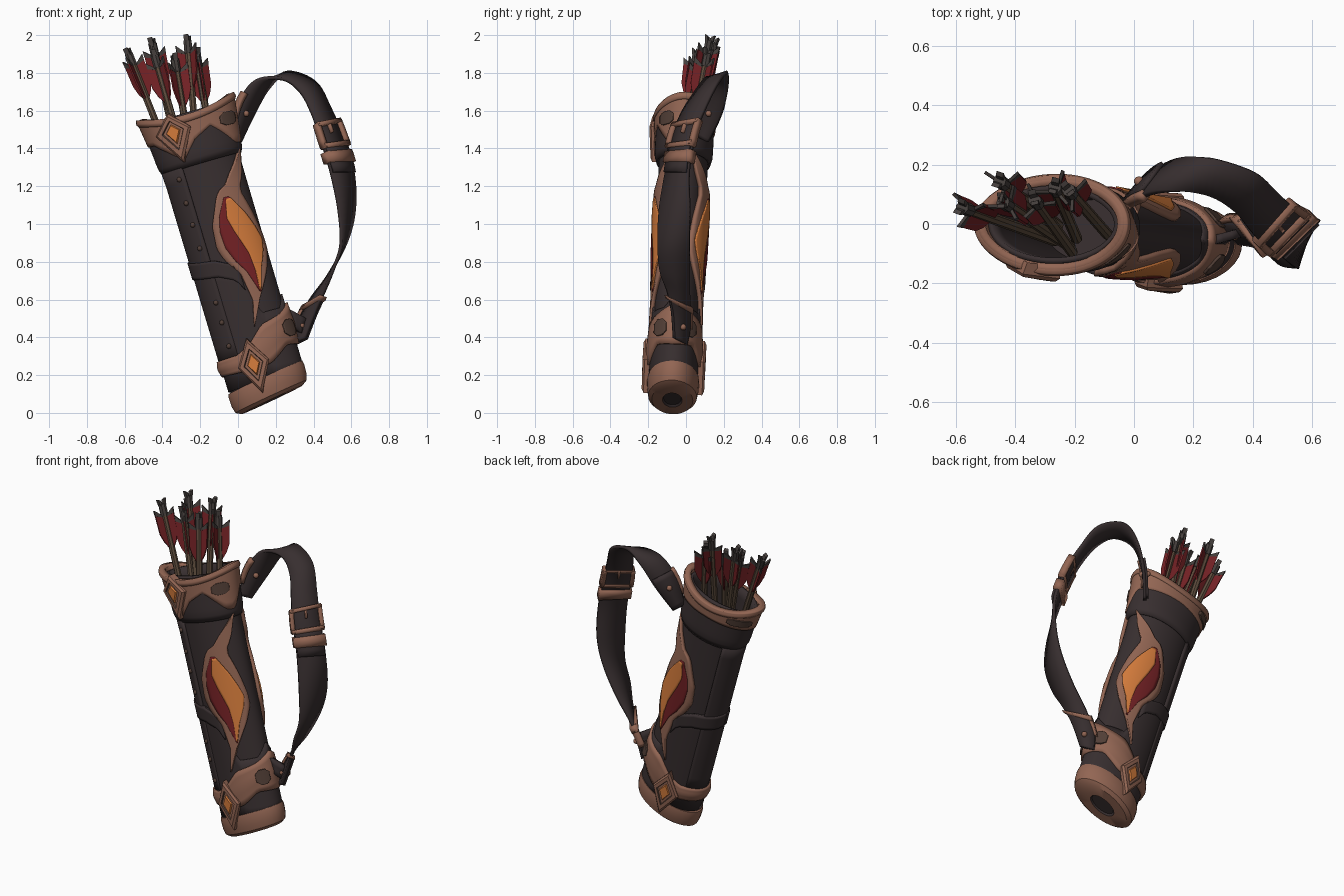
import bpy, bmesh, math
from mathutils import Vector, Matrix

if "Cube" in bpy.data.objects:
    bpy.data.objects.remove(bpy.data.objects["Cube"])

def material(name, rgb):
    m = bpy.data.materials.new(name)
    m.diffuse_color = (*rgb, 1)
    m.use_nodes = True
    m.node_tree.nodes["Principled BSDF"].inputs["Base Color"].default_value = m.diffuse_color
    return m

LEATHER = material("dark leather", (.039, .028, .029))
COPPER = material("copper trim", (.29, .132, .087))
WORN = material("worn trim", (.085, .05, .038))
RED = material("deep red", (.17, .015, .018))
ORANGE = material("orange", (.66, .2, .045))
WOOD = material("shaft wood", (.11, .072, .046))
GREY = material("dark grey", (.06, .05, .046))

# Leaning frame of the quiver: U right, V back, W up the tube
B = Vector((.165, -.07, .12))
W = (Vector((-.28, 0, 1.62)) - B).normalized()
V = W.cross(Vector((.957, 0, .291))).normalized()
U = V.cross(W)

def keys(*pts):
    """Piecewise linear function through (x, value) pairs."""
    def f(x):
        if x <= pts[0][0]:
            return pts[0][1]
        for (x0, y0), (x1, y1) in zip(pts, pts[1:]):
            if x <= x1:
                return y0 + (y1 - y0) * (x - x0) / (x1 - x0)
        return pts[-1][1]
    return f

def folded(*pts):
    """Function of the angle that is the same on front and back."""
    f = keys(*pts)
    return lambda th: f(math.degrees(math.asin(math.sin(math.radians(th)))))

rad_u = keys((-.06, .19), (0, .2), (1.2, .203), (1.35, .213), (1.56, .235))
rad_v = keys((-.06, .115), (0, .12), (.2, .12), (1.2, .13), (1.56, .132))

def surf(th, w, off=0.0, k=1.0):
    a = math.radians(th)
    return (B + U * (math.sin(a) * (rad_u(w) + off) * k)
            - V * (math.cos(a) * (rad_v(w) + off) * k) + W * w)

def finish(name, bm, mats):
    me = bpy.data.meshes.new(name)
    bm.to_mesh(me)
    bm.free()
    for m in mats:
        me.materials.append(m)
    ob = bpy.data.objects.new(name, me)
    bpy.context.collection.objects.link(ob)
    return ob

def sheet(name, fn, n, m, mat, thick=0, offset=-1.0):
    """Grid surface fn(s, t), made solid."""
    bm = bmesh.new()
    g = [[bm.verts.new(fn(i / n, j / m)) for i in range(n + 1)] for j in range(m + 1)]
    for j in range(m):
        for i in range(n):
            bm.faces.new((g[j][i], g[j][i + 1], g[j + 1][i + 1], g[j + 1][i]))
    bmesh.ops.remove_doubles(bm, verts=bm.verts, dist=1e-5)
    ob = finish(name, bm, [mat])
    if thick:
        s = ob.modifiers.new("thickness", 'SOLIDIFY')
        s.thickness, s.offset = thick, offset
    return ob

def band(name, lo, hi, off, mat, th0=-180, th1=180, thick=.02, m=6):
    """Band around the tube between two edge curves; off is a function of t."""
    def fn(s, t):
        th = th0 + (th1 - th0) * s
        return surf(th, lo(th) + (hi(th) - lo(th)) * t, off(t))
    return sheet(name, fn, max(4, int((th1 - th0) / 6)), m, mat, thick)

def const(v):
    return lambda *_: v

def leaf(name, rows, off, mat, thick, back=False):
    """Strip draped on the tube from (w, left angle, right angle) rows."""
    left, right = keys(*[(r[0], r[1]) for r in rows]), keys(*[(r[0], r[2]) for r in rows])
    def fn(s, t):
        w = rows[0][0] + (rows[-1][0] - rows[0][0]) * t
        th = left(w) + (right(w) - left(w)) * s
        return surf(180 - th if back else th, w, off)
    ob = sheet(name, fn, 10, 40, mat)
    if back:
        ob.data.flip_normals()
    s = ob.modifiers.new("thickness", 'SOLIDIFY')
    s.thickness, s.offset = thick, -1

def loops(name, rings, mats, ids, cap):
    """Loft closed rings; ids give the material of each strip, cap the last face."""
    bm = bmesh.new()
    vs = [[bm.verts.new(p) for p in r] for r in rings]
    n = len(vs[0])
    for r0, r1, k in zip(vs, vs[1:], ids):
        for i in range(n):
            bm.faces.new((r0[i], r0[(i + 1) % n], r1[(i + 1) % n], r1[i])).material_index = k
    bm.faces.new(vs[-1]).material_index = cap
    bmesh.ops.recalc_face_normals(bm, faces=bm.faces)
    return finish(name, bm, mats)

def rivet(name, p, r, mat):
    bm = bmesh.new()
    bmesh.ops.create_uvsphere(bm, u_segments=10, v_segments=6, radius=r, matrix=Matrix.Translation(p))
    finish(name, bm, [mat])

# Tube body with inner floor
band("quiver_body", const(.0), const(1.53), const(0), LEATHER, m=24)
loops("inner_floor", [[surf(t, 1.0, -.005) for t in range(0, 360, 12)]], [LEATHER], [], 0)
# Bottom cap with dark centre
rings = []
for w, off, k in ((.07, -.01, 1), (.07, .014, 1), (.05, .018, 1), (0, .016, 1), (-.035, .012, 1), (-.053, .005, .9),
                  (-.055, 0, .45), (-.045, 0, .4)):
    rings.append([surf(t, w, off, k) + W * .03 * k * math.sin(math.radians(t)) for t in range(0, 360, 12)])
loops("bottom_cap", rings, [COPPER, LEATHER], [0] * 6 + [1], 1)

# Collar, flared rim and lip
band("collar", const(1.25), const(1.46), keys((0, .012), (.2, .024), (1, .022)), LEATHER)
rim_lo = keys((-180, 1.43), (-60, 1.41), (-42, 1.36), (-20, 1.29), (0, 1.38), (24, 1.43), (58, 1.31),
              (75, 1.30), (100, 1.42), (180, 1.43))
def rim_hi(th):
    return 1.54 - .025 * math.cos(math.radians(2 * th))
band("rim", rim_lo, rim_hi, keys((0, .03), (1, .034)), COPPER, thick=.035)
band("rim_lip", lambda t: rim_hi(t) - .035, lambda t: rim_hi(t) + .005,
     keys((0, .034), (.4, .042), (1, .034)), COPPER, thick=.04)
for i, (a, b, w, h) in enumerate(((38, 68, 1.44, .035), (212, 255, 1.47, .022),
                                  (45, 72, .285, .045), (108, 135, .285, .045))):
    leaf(f"trim_wear_{i}", [(w - h, a + 8, b - 8), (w - h / 2, a, b), (w + h / 2, a, b), (w + h, a + 8, b - 8)],
         .039, WORN, .009)

# Lower leather sleeve, its edge strap and the side seam strip
sleeve = folded((-90, .77), (-23, .735), (0, .69), (10, .61), (20, .40), (60, .40), (90, .47))
band("lower_sleeve", const(.05), sleeve, const(.010), LEATHER, thick=.015)
for k, (a, b) in enumerate(((-90, 8), (172, 270))):
    band(f"sleeve_strap_{k}", lambda t: sleeve(t) - .09, sleeve, const(.022), LEATHER, a, b)
band("seam_strip", const(.2), const(1.27), const(.014), LEATHER, -140, -30, .02, 12)
for i, w in enumerate((.28, .41, .52, .82, .95, 1.07, 1.2)):
    rivet(f"seam_rivet_{i}", surf(-40, w, .014), .014, WORN)

# Copper belt that climbs to the strap side
belt_lo = folded((-90, .14), (0, .12), (15, .13), (45, .2), (90, .19))
belt_hi = folded((-90, .22), (-30, .22), (-10, .25), (15, .34), (50, .37), (90, .42))
band("lower_belt", belt_lo, belt_hi, keys((0, .022), (.5, .032), (1, .024)), COPPER, thick=.025)

# Flame ornaments on front and back
OUTER = [(.34, 5, 6), (.48, 14, 25), (.63, 8, 53), (.72, -8, 66), (.79, -14, 66), (.91, -11, 58),
         (1.04, 4, 45), (1.08, 10, 46), (1.10, 22, 50), (1.16, 36, 60), (1.27, 70, 72)]
MIDDLE = [(.51, 27, 29), (.63, 17, 36), (.70, 6, 46), (.78, -2, 50), (.87, -3, 46), (.95, 2, 36), (1.04, 15, 22)]
INNER = [(.52, 27, 29), (.63, 29, 39), (.72, 27, 52), (.78, 22, 57), (.85, 16, 50), (.93, 11, 40), (1.03, 17, 24)]
for side in ("front", "back"):
    bk = side == "back"
    leaf(side + "_flame_frame", OUTER, .022, COPPER, .022, bk)
    leaf(side + "_flame_red", MIDDLE, .026, RED, .008, bk)
    leaf(side + "_flame_orange", INNER, .030, ORANGE, .008, bk)

# Diamond plaques with an orange stone
def plaque(name, u0, w0, hw, ht, hb, off, back=False):
    def ring(k, o):
        pts = []
        for du, dw in ((0, ht), (hw, 0), (0, -hb), (-hw, 0)):
            th = math.degrees(math.asin((u0 + du * k) / .21))
            pts.append(surf(180 - th if back else th, w0 + dw * k, off + o))
        return pts
    loops(name, [ring(1, -.03), ring(1, .012), ring(.85, .022), ring(.6, .022), ring(.56, .014), ring(.4, .014),
                 ring(.34, .022)], [COPPER, WORN, ORANGE], [0, 0, 0, 1, 0, 2], 2)
plaque("rim_plaque", -.075, 1.45, .075, .10, .17, .036)
plaque("front_plaque", -.034, .15, .075, .14, .16, .026)
plaque("back_plaque", -.034, .15, .075, .14, .16, .026, True)

# Shoulder strap: centre points and half-width vectors
STRAP = [((-.01, .085, 1.45), (-.025, -.03, .015)), ((.045, .135, 1.61), (-.04, -.05, .028)),
         ((.13, .165, 1.74), (-.035, -.055, .018)), ((.25, .16, 1.785), (-.012, -.06, -.018)),
         ((.37, .11, 1.725), (-.04, -.06, -.025)), ((.44, .04, 1.6), (-.05, -.06, -.01)),
         ((.49, -.01, 1.47), (-.055, -.06, -.01)), ((.55, -.045, 1.28), (-.06, -.06, 0)),
         ((.575, -.06, 1.08), (-.042, -.08, 0)), ((.56, -.065, .9), (-.015, -.085, -.01)),
         ((.49, -.06, .74), (.01, -.08, .01)), ((.42, -.04, .62), (.035, -.06, .02)),
         ((.36, -.03, .50), (.05, -.045, .035)), ((.325, -.035, .38), (.03, -.03, .015))]

def spline(idx, s):
    i = min(int(s), len(STRAP) - 2)
    p = [Vector(STRAP[max(0, min(len(STRAP) - 1, i + k))][idx]) for k in (-1, 0, 1, 2)]
    t = s - i
    return .5 * (2 * p[1] + (p[2] - p[0]) * t + (2 * p[0] - 5 * p[1] + 4 * p[2] - p[3]) * t * t
                 + (3 * p[1] - p[0] - 3 * p[2] + p[3]) * t ** 3)

def strap_point(s, k, off=0.0):
    d = spline(0, min(s + .02, 13)) - spline(0, max(s - .02, 0))
    h = spline(1, s)
    return spline(0, s) + h * k + h.cross(d).normalized() * off

def ribbon(name, s0, s1, k0, k1, off, thick, mat):
    n = max(2, int((s1 - s0) * 6))
    sheet(name, lambda s, t: strap_point(s0 + (s1 - s0) * t, k0 + (k1 - k0) * s, off), 2, n, mat, thick, 0)

ribbon("shoulder_strap", 0, 13, -1, 1, 0, .018, LEATHER)
# Buckle frame, prong, keeper loop and strap tip
for nm, *a in (("top", 5.5, 5.66, -1.15, 1.15), ("bottom", 6.25, 6.38, -1.15, 1.15),
               ("left", 5.55, 6.35, .9, 1.2), ("right", 5.55, 6.35, -1.2, -.9), ("prong", 5.5, 5.95, -.08, .08)):
    ribbon("buckle_" + nm, *a, .008, .04, COPPER)
ribbon("strap_keeper", 6.48, 6.78, -1.15, 1.15, 0, .05, COPPER)
ribbon("strap_tip", 6.3, 7.05, -.95, .95, .016, .014, LEATHER)
# End fittings and rivets
ribbon("upper_tongue", .1, 1.35, -.9, .9, .014, .016, LEATHER)
ribbon("upper_fitting_edge", .5, 1.4, .85, 1.2, 0, .035, COPPER)
ribbon("lower_tongue", 11.3, 13, -.95, .95, .012, .02, LEATHER)
ribbon("lower_fitting_loop", 11.25, 11.45, -1.2, 1.2, 0, .045, COPPER)
ribbon("lower_fitting_edge", 11.25, 12.1, -1.2, -.9, 0, .04, COPPER)
for i, s in enumerate((.85, 12.3)):
    for o in (-.012, .024):
        rivet(f"strap_rivet_{i}_{'in' if o < 0 else 'out'}", strap_point(s, 0, o), .017, COPPER)
# Link from the belt to the lower strap end
sheet("belt_link", lambda s, t: surf(90, .28 + .1 * t, .02).lerp(strap_point(12.6 - .6 * t, 0), s), 3, 3, LEATHER, .03, 0)

# Arrows
def prism(bm, pts, rot, thick, mat):
    a = [bm.verts.new(rot @ Vector((r, -thick / 2, z))) for r, z in pts]
    b = [bm.verts.new(rot @ Vector((r, thick / 2, z))) for r, z in pts]
    n = len(pts)
    fs = [bm.faces.new(a), bm.faces.new(b[::-1])]
    fs += [bm.faces.new((a[i], b[i], b[(i + 1) % n], a[(i + 1) % n])) for i in range(n)]
    for f in fs:
        f.material_index = mat

def rod(bm, z0, z1, r, mat):
    r_ = bmesh.ops.create_cone(bm, cap_ends=True, segments=8, radius1=r, radius2=r, depth=z1 - z0,
                               matrix=Matrix.Translation((0, 0, (z0 + z1) / 2)))
    for f in {f for v in r_["verts"] for f in v.link_faces}:
        f.material_index = mat

ARROWS = [((-.59, .06, 1.93), (-.34, -.03, 1.3)), ((-.46, .15, 1.985), (-.30, .03, 1.3)),
          ((-.45, .08, 1.92), (-.27, -.04, 1.3)), ((-.27, .13, 2.0), (-.21, -.01, 1.3)),
          ((-.34, .09, 1.9), (-.24, -.05, 1.3)), ((-.225, .12, 1.93), (-.12, 0, 1.3))]
for i, (top, base) in enumerate(ARROWS):
    top, base = Vector(top), Vector(base)
    bm = bmesh.new()
    rod(bm, -(top - base).length - .2, -.06, .019, 0)
    rod(bm, -.1, -.03, .023, 1)
    for k in range(3):  # vanes with dark tips
        rot = Matrix.Rotation(math.radians(120 * k + 35 * i), 3, 'Z')
        prism(bm, [(.01, -.11), (.064, -.09), (.06, -.2), (.042, -.25), (.01, -.3)], rot, .009, 2)
        prism(bm, [(.01, -.1), (.067, -.055), (.064, -.09), (.01, -.11)], rot, .011, 1)
    for k in range(2):  # forked nock
        rot = Matrix.Rotation(math.pi * k + .3 * i, 3, 'Z')
        prism(bm, [(.003, -.04), (.02, -.04), (.027, 0), (.012, -.008)], rot, .026, 1)
    bmesh.ops.recalc_face_normals(bm, faces=bm.faces)
    ob = finish(f"arrow_{i}", bm, [WOOD, GREY, RED])
    ob.matrix_world = Matrix.Translation(top) @ (top - base).to_track_quat('Z', 'Y').to_matrix().to_4x4()

# Smooth shading with crisp edges
for ob in bpy.context.collection.objects:
    ob.select_set(True)
    bpy.context.view_layer.objects.active = ob
bpy.ops.object.shade_smooth_by_angle(angle=math.radians(35))
